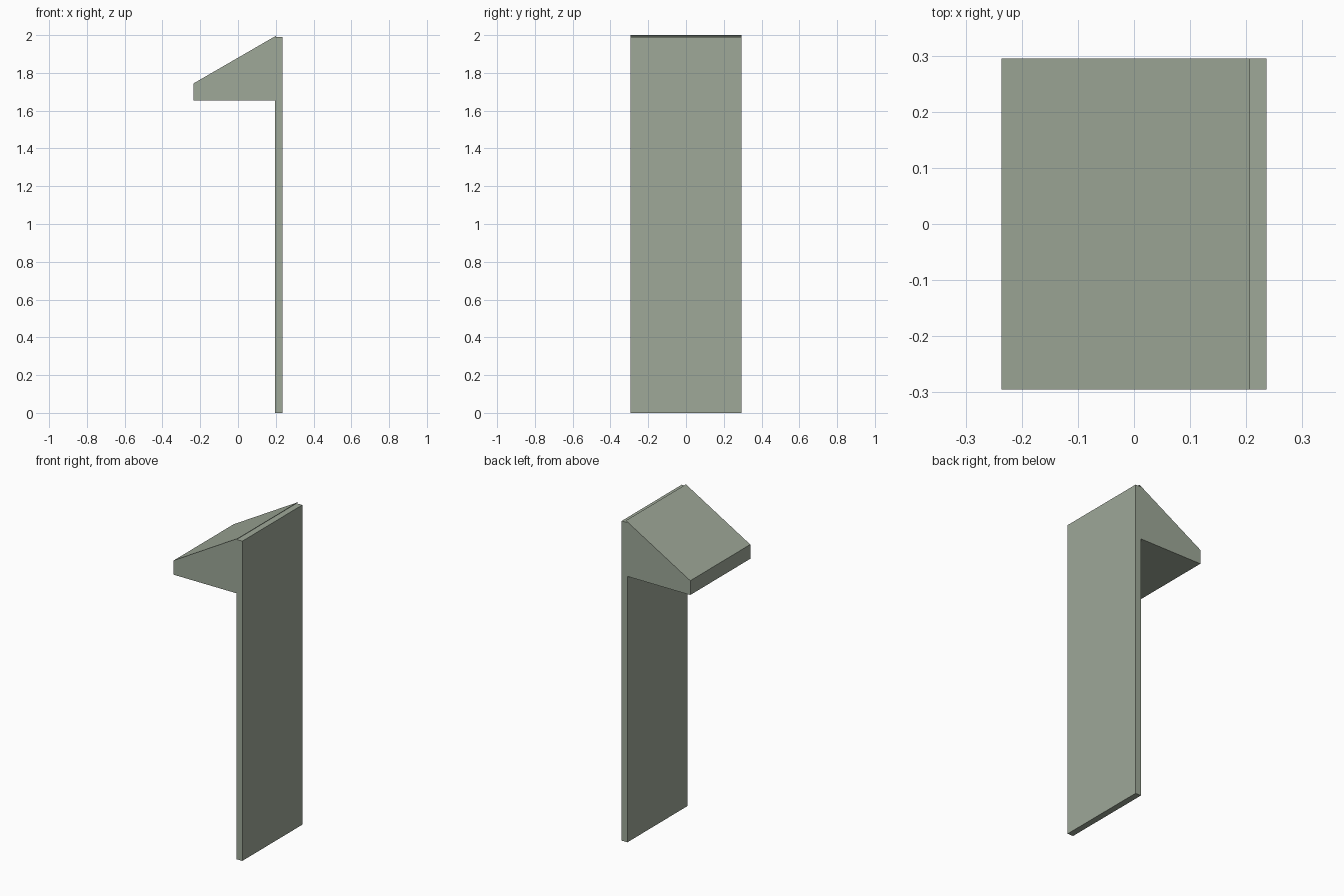
import bpy
import bmesh

cube = bpy.data.objects.get("Cube")
if cube:
    bpy.data.objects.remove(cube, do_unlink=True)

HALF_DEPTH = 0.295

# Single muted green finish
paint = bpy.data.materials.new("sage green")
paint.use_nodes = True
colour = (0.342, 0.392, 0.314, 1)
paint.diffuse_color = colour
paint.node_tree.nodes["Principled BSDF"].inputs["Base Color"].default_value = colour


def extrude_profile(name, profile):
    """Extrude an x-z outline through the full depth along y."""
    bm = bmesh.new()
    face = bm.faces.new([bm.verts.new((x, -HALF_DEPTH, z)) for x, z in profile])
    result = bmesh.ops.extrude_face_region(bm, geom=[face])
    moved = [v for v in result["geom"] if isinstance(v, bmesh.types.BMVert)]
    bmesh.ops.translate(bm, verts=moved, vec=(0, 2 * HALF_DEPTH, 0))
    bmesh.ops.recalc_face_normals(bm, faces=bm.faces)
    mesh = bpy.data.meshes.new(name)
    bm.to_mesh(mesh)
    bm.free()
    mesh.materials.append(paint)
    obj = bpy.data.objects.new(name, mesh)
    bpy.context.collection.objects.link(obj)
    return obj


# Tall thin upright panel
extrude_profile("back_panel", [(0.197, 0), (0.236, 0), (0.236, 1.99), (0.197, 1.99)])

# Sloped hood with a blunt front edge
extrude_profile("sloped_hood", [(-0.236, 1.655), (0.197, 1.655), (0.197, 1.99),
                                (0.207, 2.0), (-0.236, 1.744)])
